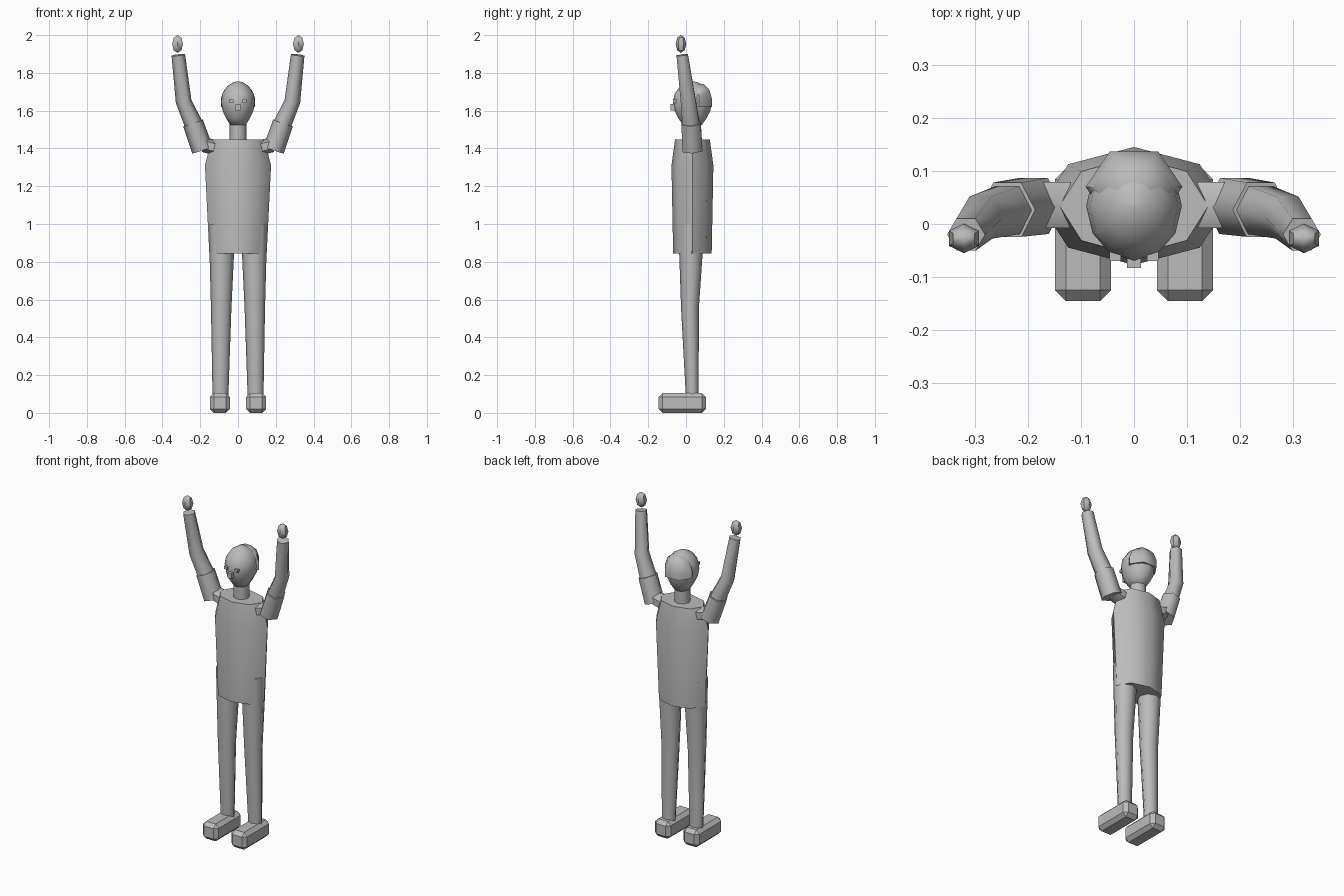
import bpy, bmesh, math
from mathutils import Vector

if "Cube" in bpy.data.objects:
    bpy.data.objects.remove(bpy.data.objects["Cube"])

grey = bpy.data.materials.new("plain grey")
grey.diffuse_color = (0.5, 0.5, 0.5, 1)
grey.use_nodes = True
grey.node_tree.nodes["Principled BSDF"].inputs["Base Color"].default_value = grey.diffuse_color


def finish(bm, name, smooth_angle=None):
    bmesh.ops.recalc_face_normals(bm, faces=bm.faces)
    mesh = bpy.data.meshes.new(name)
    bm.to_mesh(mesh)
    bm.free()
    mesh.materials.append(grey)
    ob = bpy.data.objects.new(name, mesh)
    bpy.context.collection.objects.link(ob)
    if smooth_angle:
        bpy.ops.object.select_all(action='DESELECT')
        bpy.context.view_layer.objects.active = ob
        ob.select_set(True)
        bpy.ops.object.shade_smooth_by_angle(angle=math.radians(smooth_angle))
    return ob


def loft(name, rings, sides, smooth_angle=50):
    """Tube through rings of (x, y, z, radius_x, radius_y), square to its path."""
    bm = bmesh.new()
    centres = [Vector(r[:3]) for r in rings]
    loops = []
    for i, (x, y, z, rx, ry) in enumerate(rings):
        t = (centres[min(i + 1, len(rings) - 1)] - centres[max(i - 1, 0)]).normalized()
        u = Vector((0, 1, 0)).cross(t).normalized()
        v = t.cross(u)
        loops.append([bm.verts.new(centres[i] + u * rx * math.cos(a) + v * ry * math.sin(a))
                      for a in (2 * math.pi * k / sides for k in range(sides))])
    for a, b in zip(loops, loops[1:]):
        for k in range(sides):
            n = (k + 1) % sides
            bm.faces.new((a[k], a[n], b[n], b[k]))
    bm.faces.new(loops[0][::-1])
    bm.faces.new(loops[-1])
    return finish(bm, name, smooth_angle)


def box(name, centre, size, bevel=0):
    bm = bmesh.new()
    bmesh.ops.create_cube(bm, size=1)
    for v in bm.verts:
        v.co = Vector([c + s * p for c, s, p in zip(centre, size, v.co)])
    if bevel:
        bmesh.ops.bevel(bm, geom=bm.edges[:], offset=bevel, segments=1,
                        affect='EDGES', profile=0.5)
    return finish(bm, name)


def ball(name, centre, radii, u, v, smooth_angle=None):
    bm = bmesh.new()
    bmesh.ops.create_uvsphere(bm, u_segments=u, v_segments=v, radius=1)
    for w in bm.verts:
        w.co = Vector([c + r * p for c, r, p in zip(centre, radii, w.co)])
    return finish(bm, name, smooth_angle)


CY = 0.034  # depth of the body axis

# Torso, neck and head
loft("torso", [(0, CY, 0.845, 0.152, 0.102), (0, CY, 1.31, 0.175, 0.111),
               (0, CY, 1.448, 0.14, 0.092)], 8)
loft("neck", [(0, CY, 1.43, 0.045, 0.045), (0, CY, 1.55, 0.045, 0.045)], 8)
loft("head", [(0, CY, 1.525, 0.042, 0.05), (0, CY, 1.56, 0.063, 0.075),
              (0, CY, 1.60, 0.082, 0.095), (0, CY, 1.645, 0.09, 0.103),
              (0, CY, 1.69, 0.083, 0.094), (0, CY, 1.73, 0.057, 0.064),
              (0, CY, 1.75, 0.025, 0.028), (0, CY, 1.755, 0.004, 0.004)], 12, 60)

# Hair cap over the back of the head
loft("hair", [(0, 0.07, 1.62, 0.091, 0.077), (0, 0.07, 1.665, 0.091, 0.077),
              (0, 0.07, 1.71, 0.073, 0.062), (0, 0.07, 1.74, 0.035, 0.03)], 6, 60)

# Nose
box("nose", (0, -0.065, 1.617), (0.026, 0.036, 0.034))

for s, side in ((1, "right"), (-1, "left")):
    # Face
    box("eye_" + side, (s * 0.035, -0.055, 1.65), (0.022, 0.03, 0.017))
    # Shoulder joint and sleeve
    loft("shoulder_" + side, [(s * 0.125, 0.036, 1.405, 0.04, 0.05),
                              (s * 0.18, 0.036, 1.42, 0.04, 0.05)], 6)
    loft("sleeve_" + side, [(s * 0.188, 0.034, 1.392, 0.057, 0.061),
                            (s * 0.238, 0.027, 1.535, 0.055, 0.059)], 6, 65)
    # Raised arm
    loft("arm_" + side, [(s * 0.20, 0.032, 1.42, 0.05, 0.054),
                         (s * 0.238, 0.026, 1.535, 0.048, 0.052),
                         (s * 0.288, 0.012, 1.65, 0.042, 0.046),
                         (s * 0.316, -0.02, 1.895, 0.036, 0.035)], 6, 65)
    # Hand
    ball("hand_" + side, (s * 0.32, -0.027, 1.953), (0.033, 0.028, 0.047), 6, 4, 40)
    # Leg
    loft("leg_" + side, [(s * 0.087, 0.028, 1.0, 0.068, 0.066),
                         (s * 0.086, 0.026, 0.845, 0.065, 0.062),
                         (s * 0.089, 0.021, 0.55, 0.054, 0.047),
                         (s * 0.093, 0.033, 0.09, 0.042, 0.034)], 8, 60)
    # Shoe
    box("shoe_" + side, (s * 0.096, -0.02, 0.0525), (0.106, 0.25, 0.105), 0.021)
